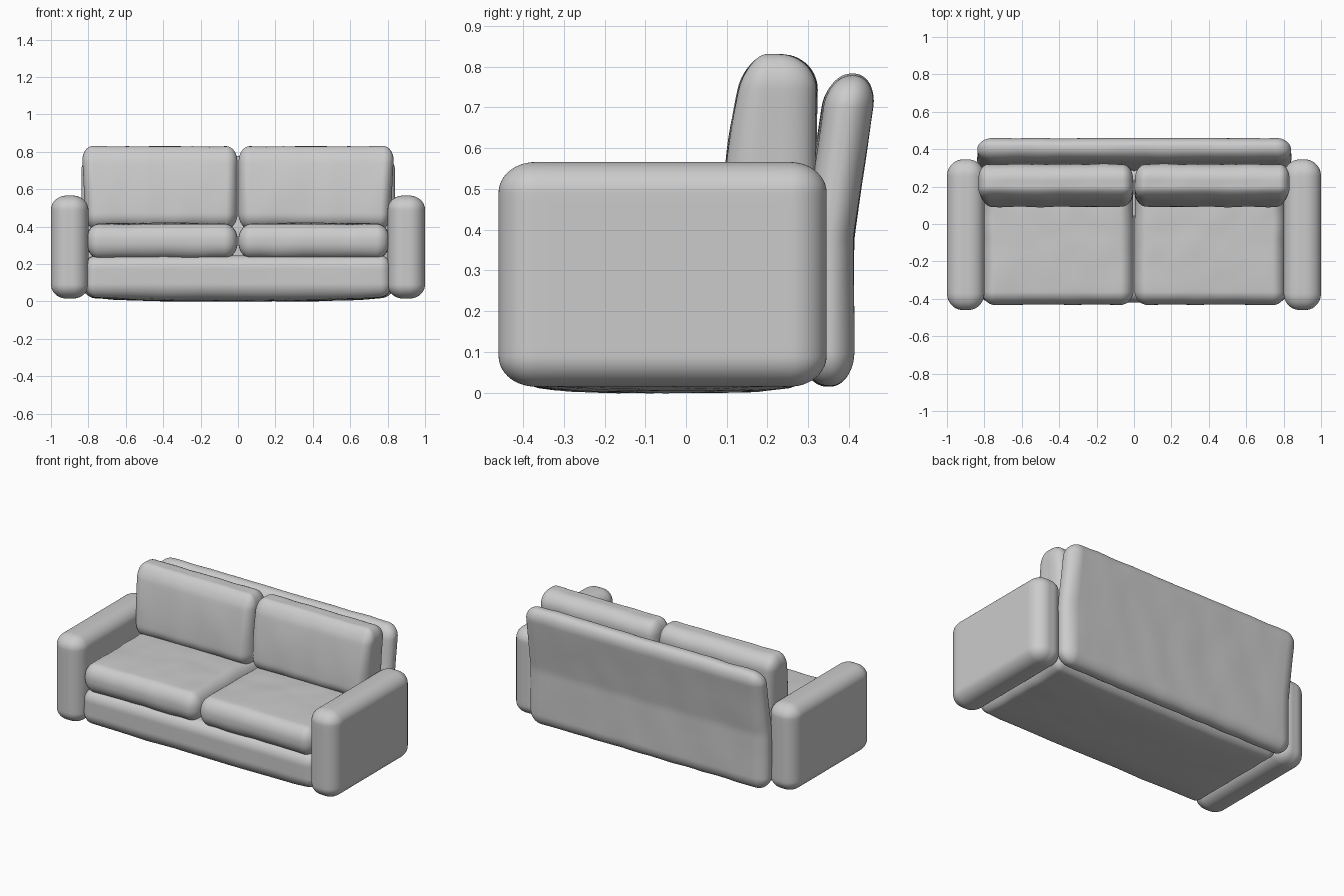
import bpy, bmesh
from mathutils import Vector, noise

if "Cube" in bpy.data.objects:
    bpy.data.objects.remove(bpy.data.objects["Cube"])


def pillow(name, lo, hi, rad, deform=None, mirror=False, wrinkle=0.0, cuts=31):
    """Soft box between lo and hi with elliptical corner radii per axis."""
    lo, hi, rad = Vector(lo), Vector(hi), Vector(rad)
    mid, half = (lo + hi) / 2, (hi - lo) / 2
    bm = bmesh.new()
    bmesh.ops.create_cube(bm, size=2)
    bmesh.ops.subdivide_edges(bm, edges=bm.edges[:], cuts=cuts, use_grid_fill=True)
    for v in bm.verts:
        # inner half of the grid is the flat core, outer half wraps the corners
        core = Vector([max(-1, min(1, t / 0.5)) for t in v.co])
        edge = Vector([max(0, abs(t) - 0.5) / 0.5 * (1 if t > 0 else -1) for t in v.co])
        edge.normalize()
        p = Vector([mid[i] + core[i] * (half[i] - rad[i]) + edge[i] * rad[i]
                    for i in range(3)])
        u = Vector([(p[i] - mid[i]) / half[i] for i in range(3)])
        if deform:
            p = deform(p, u)
        if wrinkle:
            p += edge * wrinkle * noise.noise(Vector((p.x * 9, p.y * 9, p.z * 4)))
        v.co = p
    for f in bm.faces:
        f.smooth = True
    me = bpy.data.meshes.new(name)
    bm.to_mesh(me)
    bm.free()
    ob = bpy.data.objects.new(name, me)
    bpy.context.collection.objects.link(ob)
    if mirror:
        m = ob.modifiers.new("mirror", 'MIRROR')
        m.use_mirror_merge = False
    return ob


# Armrests
pillow("armrests", (0.80, -0.46, 0.015), (1.0, 0.345, 0.566),
       (0.085, 0.09, 0.075), mirror=True)


# Base with a belly that sags to the floor
def sag(p, u):
    if u.z < 0:
        p.z -= 0.025 * -u.z * (1 - u.x ** 4) * (1 - u.y ** 4)
    return p


pillow("base", (-0.82, -0.42, 0.025), (0.82, 0.31, 0.245),
       (0.06, 0.06, 0.07), sag, wrinkle=0.004)


# Seat cushions
def puff_seat(p, u):
    p.z += 0.008 * u.z * (1 - u.x ** 2) * (1 - u.y ** 2)
    return p


pillow("seat_cushions", (0.003, -0.432, 0.232), (0.81, 0.29, 0.412),
       (0.07, 0.07, 0.085), puff_seat, mirror=True, wrinkle=0.005)


# Back cushions: front leans back, sides flare slightly upward
def lean_cushion(p, u):
    t = (p.z - 0.39) / 0.44
    if u.y < 0.2:
        p.y += 0.06 * t * t * (0.2 - u.y) / 1.2
    if u.x > 0:
        p.x -= 0.022 * (1 - t) * u.x
    return p


pillow("back_cushions", (0.004, 0.09, 0.385), (0.837, 0.32, 0.829),
       (0.06, 0.085, 0.085), lean_cushion, mirror=True, wrinkle=0.005)


# Back panel, bent backward above the seat
def bend(p, u):
    p.y += max(0, p.z - 0.38) * 0.15
    return p


pillow("back_panel", (-0.84, 0.287, 0.017), (0.84, 0.41, 0.78),
       (0.085, 0.058, 0.08), bend, wrinkle=0.005, cuts=47)
